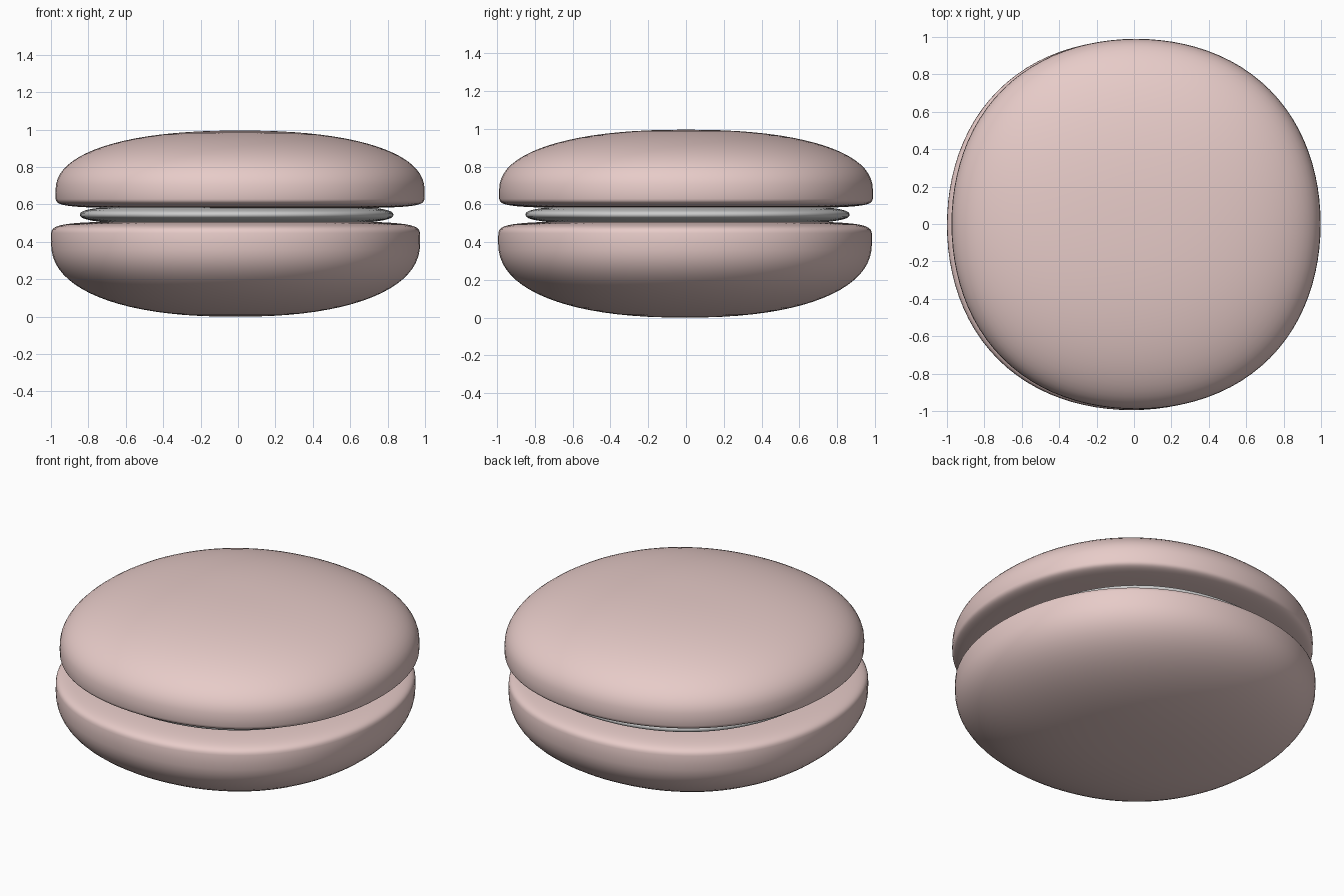
import bpy, math

if "Cube" in bpy.data.objects:
    bpy.data.objects.remove(bpy.data.objects["Cube"])

SEG = 96
pink = bpy.data.materials.new("pink_biscuit")
pink.diffuse_color = (0.8, 0.6, 0.58, 1)
pink.use_nodes = True
pink.node_tree.nodes["Principled BSDF"].inputs["Base Color"].default_value = pink.diffuse_color


def half_profile(n, height, sign, steps=20):
    """Superellipse quarter from rim towards the pole: (radius factor, dz)."""
    pts = []
    for i in range(steps):
        t = math.pi / 2 * i / steps
        pts.append((math.cos(t) ** (2 / n), sign * height * math.sin(t) ** (2 / n)))
    return pts


def disc(name, centre, rx, ry, up, down, n_up, n_down, square, mat=None):
    """Closed rounded disc with a slightly squared outline."""
    cx, cy, cz = centre
    rings = half_profile(n_down, down, -1)[:0:-1] + half_profile(n_up, up, 1)
    verts = []
    for f, dz in rings:
        for s in range(SEG):
            a = 2 * math.pi * s / SEG
            k = f * (1 + square * 0.5 * (1 - math.cos(4 * a)))
            verts.append((cx + rx * k * math.cos(a), cy + ry * k * math.sin(a), cz + dz))
    faces = []
    for r in range(len(rings) - 1):
        for s in range(SEG):
            b, c = r * SEG + s, r * SEG + (s + 1) % SEG
            faces.append((b, c, c + SEG, b + SEG))
    # poles
    bottom, top = len(verts), len(verts) + 1
    verts += [(cx, cy, cz - down), (cx, cy, cz + up)]
    last = (len(rings) - 1) * SEG
    for s in range(SEG):
        n = (s + 1) % SEG
        faces += [(bottom, n, s), (top, last + s, last + n)]
    mesh = bpy.data.meshes.new(name)
    mesh.from_pydata(verts, [], faces)
    mesh.polygons.foreach_set("use_smooth", [True] * len(mesh.polygons))
    mesh.update()
    if mat:
        mesh.materials.append(mat)
    ob = bpy.data.objects.new(name, mesh)
    bpy.context.collection.objects.link(ob)
    return ob


# Two biscuit halves, slightly offset from each other
disc("upper_biscuit", (0.011, 0.0, 0.67), 0.987, 0.99, 0.325, 0.09, 2.3, 6.5, 0.025, pink)
disc("lower_biscuit", (-0.013, -0.005, 0.40), 0.987, 0.99, 0.11, 0.40, 6.0, 2.3, 0.025, pink)
# Cream filling between them
disc("filling", (-0.007, 0.008, 0.545), 0.838, 0.858, 0.06, 0.06, 2.6, 2.6, 0.025)
